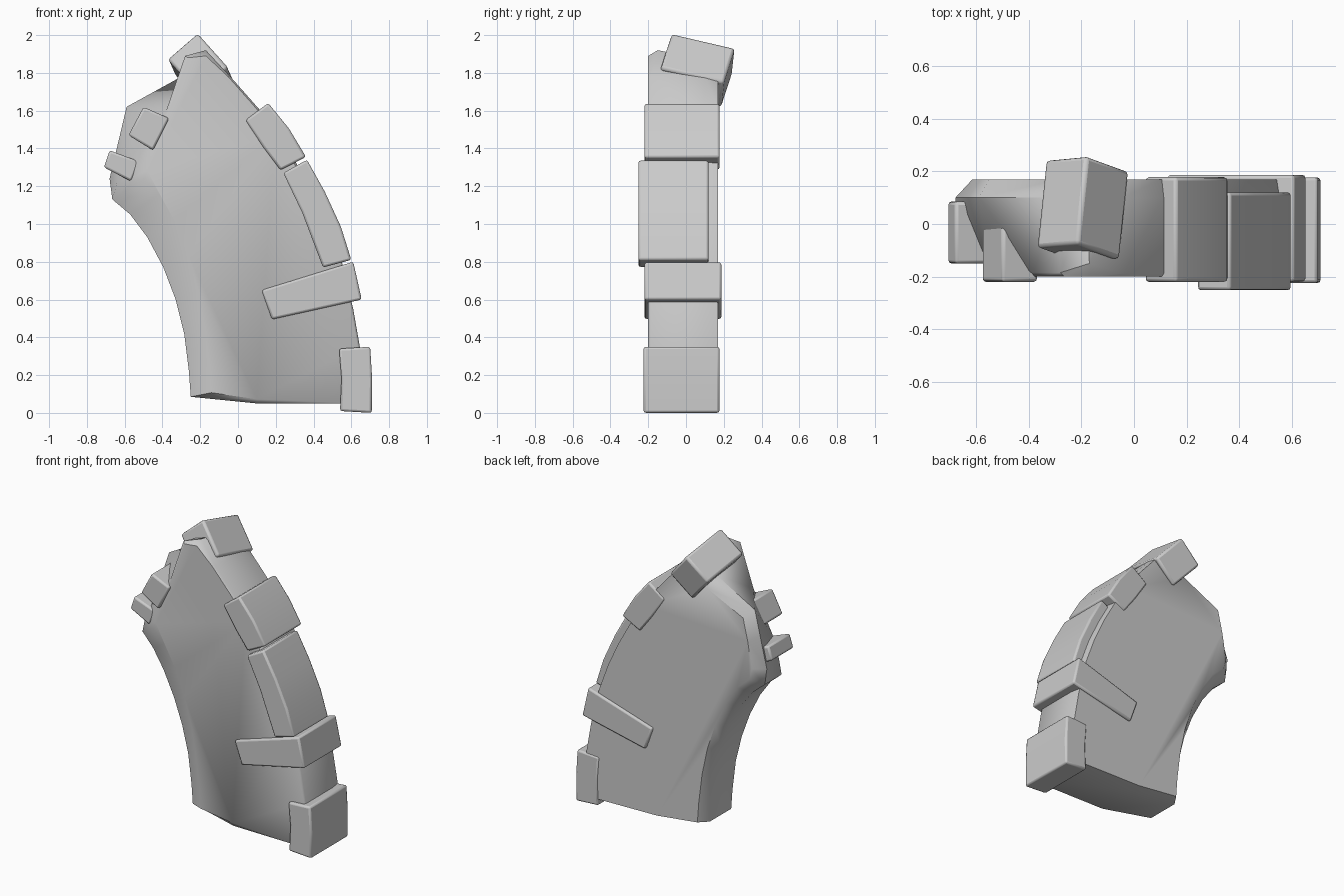
import bpy, bmesh
from math import radians
from mathutils import Matrix, Vector

if "Cube" in bpy.data.objects:
    bpy.data.objects.remove(bpy.data.objects["Cube"])


def finish(name, bm, bevel, smooth=40):
    bmesh.ops.recalc_face_normals(bm, faces=bm.faces)
    me = bpy.data.meshes.new(name)
    bm.to_mesh(me)
    bm.free()
    ob = bpy.data.objects.new(name, me)
    bpy.context.collection.objects.link(ob)
    if bevel:
        mod = ob.modifiers.new("worn_edges", 'BEVEL')
        mod.width, mod.segments, mod.limit_method = bevel, 2, 'ANGLE'
        mod.angle_limit = radians(35)
    bpy.ops.object.select_all(action='DESELECT')
    ob.select_set(True)
    bpy.context.view_layer.objects.active = ob
    bpy.ops.object.shade_smooth_by_angle(angle=radians(smooth))
    return ob


def loft(name, rings, bevel=0.015, smooth=40):
    """Join rings of (x, y, z) points and cap both ends."""
    bm = bmesh.new()
    loops = [[bm.verts.new(p) for p in pts] for pts in rings]
    n = len(loops[0])
    for a, b in zip(loops, loops[1:]):
        for i in range(n):
            j = (i + 1) % n
            bm.faces.new((a[i], a[j], b[j], b[i]))
    bm.faces.new(loops[0])
    bm.faces.new(loops[-1][::-1])
    return finish(name, bm, bevel, smooth)


def at(y, pts):
    return [(x, y, z) for x, z in pts]


def block(name, pts, y0, y1, bevel=0.012):
    return loft(name, [at(y0, pts), at(y1, pts)], bevel)


# Curved slab: outer edge (downwards), then inner edge (upwards), then shoulder and peak
outer = [(-0.04, 1.78), (0.11, 1.61), (0.21, 1.47), (0.31, 1.32), (0.40, 1.16),
         (0.48, 0.99), (0.55, 0.80), (0.61, 0.55), (0.645, 0.35), (0.66, 0.05)]
outer_in = [(x - 0.012, z) for x, z in outer]
inner = [(0.10, 0.05), (-0.25, 0.085), (-0.26, 0.22), (-0.285, 0.42), (-0.33, 0.60),
         (-0.395, 0.77), (-0.48, 0.93), (-0.57, 1.05), (-0.665, 1.13)]
full = at(0.10, outer + inner + [(-0.68, 1.24), (-0.63, 1.45), (-0.59, 1.62), (-0.30, 1.78), (-0.18, 1.87)])
# Front rim recedes towards the inner edge and the broken shoulder
depth = [-0.19, -0.13, -0.13, -0.13, -0.13, -0.125, -0.115, -0.10, -0.08]
rim = (at(-0.188, outer) + [(x, y, z) for (x, z), y in zip(inner, depth)]
       + [(-0.64, -0.09, 1.22), (-0.56, -0.13, 1.36), (-0.38, -0.185, 1.60),
          (-0.28, -0.185, 1.89), (-0.17, -0.15, 1.92)])
# Inset of the left side towards the flat faces, scaled differently front and back
shift = [(0, 0.01), (0.05, 0.01), (0.05, 0.01), (0.05, 0.01), (0.055, 0.02), (0.06, 0.03),
         (0.065, 0.04), (0.07, 0.05), (0.075, 0.05)]


def inset(k):
    return [(x + k * a, z + k * b) for (x, z), (a, b) in zip(inner, shift)]


front = at(-0.2, outer_in + inset(2.2)
           + [(-0.48, 1.28), (-0.44, 1.40), (-0.365, 1.60), (-0.265, 1.88), (-0.17, 1.89)])
back = at(0.17, outer_in + inset(0.9)
          + [(-0.615, 1.25), (-0.585, 1.43), (-0.55, 1.58), (-0.28, 1.71), (-0.17, 1.77)])
loft("curved_slab", [front, rim, full, back], 0, 48)

# Blocks set along the outer edge
block("upper_edge_block", [(0.16, 1.64), (0.04, 1.55), (0.135, 1.405), (0.225, 1.285),
                           (0.36, 1.355), (0.27, 1.505)], -0.22, 0.178)
block("long_edge_block", [(0.365, 1.34), (0.24, 1.27), (0.34, 1.06), (0.45, 0.77),
                          (0.60, 0.81), (0.545, 0.985), (0.46, 1.17)], -0.252, 0.12)
block("wrapped_band", [(0.61, 0.80), (0.125, 0.65), (0.18, 0.495), (0.655, 0.60)], -0.22, 0.187)
block("foot_block", [(0.70, 0.35), (0.535, 0.34), (0.548, 0.18), (0.54, 0.01),
                     (0.708, 0.0), (0.71, 0.18)], -0.225, 0.177)

# Rubble on the broken shoulder
block("upper_rubble", [(-0.50, 1.62), (-0.365, 1.56), (-0.45, 1.39), (-0.58, 1.47)], -0.22, 0.01)
block("lower_rubble", [(-0.68, 1.39), (-0.52, 1.33), (-0.565, 1.225), (-0.71, 1.30)], -0.15, 0.085)

# Tilted capstone on the peak
bm = bmesh.new()
bmesh.ops.create_cube(bm, size=1)
bm.transform(Matrix.Translation(Vector((-0.195, 0.055, 1.812)))
             @ Matrix.Rotation(radians(-6), 4, 'Z')
             @ Matrix.Rotation(radians(-13), 4, 'X')
             @ Matrix.Rotation(radians(48), 4, 'Y')
             @ Matrix.Diagonal((0.25, 0.345, 0.21, 1)))
finish("capstone", bm, 0.015)
